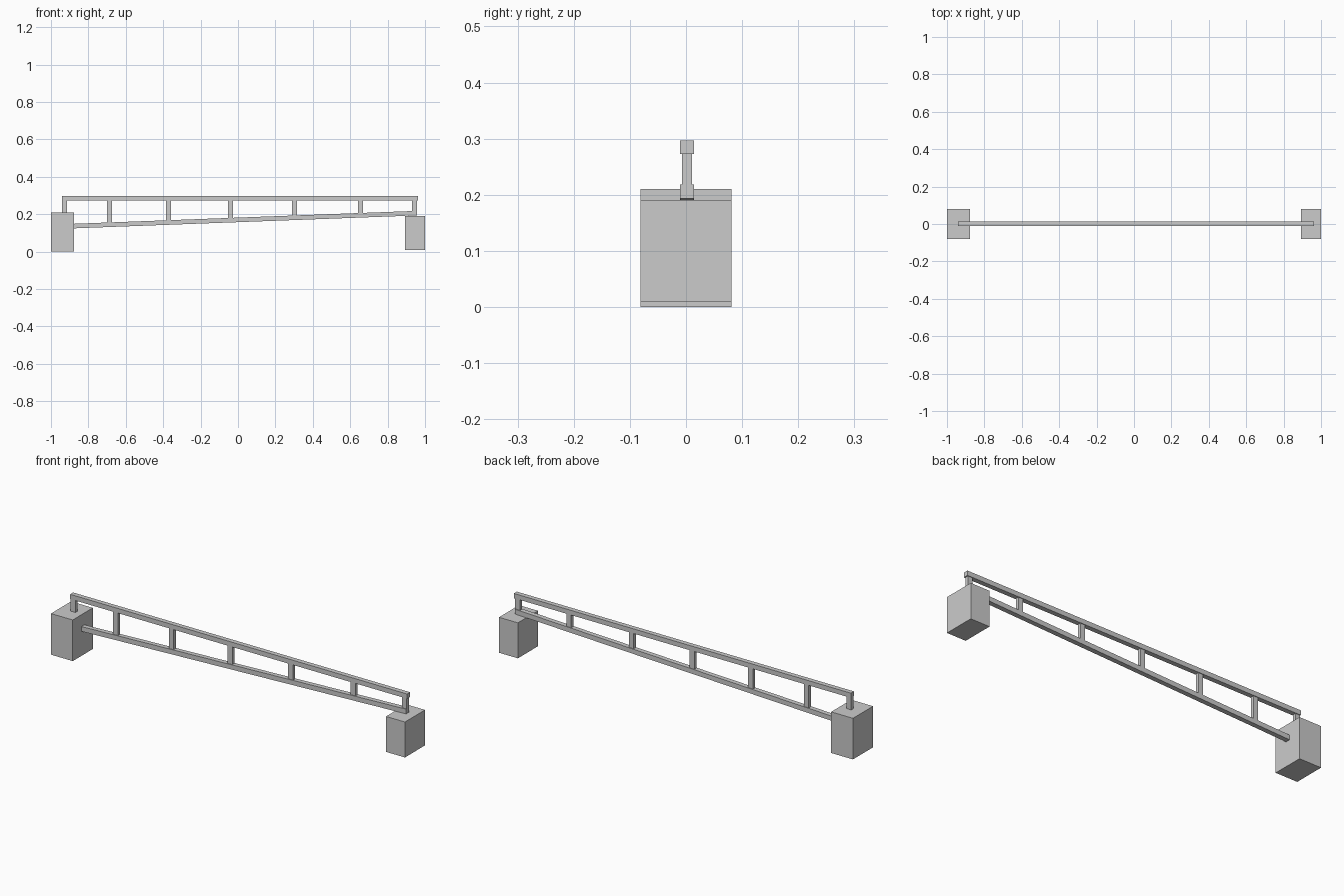
import bpy, bmesh

if "Cube" in bpy.data.objects:
    bpy.data.objects.remove(bpy.data.objects["Cube"])

YC = 0.0018  # railing centre line in y


def prism(name, outline, y0, y1):
    """Extrude an x-z outline from y0 to y1."""
    bm = bmesh.new()
    face = bm.faces.new([bm.verts.new((x, y0, z)) for x, z in outline])
    ext = bmesh.ops.extrude_face_region(bm, geom=[face])
    moved = [v for v in ext["geom"] if isinstance(v, bmesh.types.BMVert)]
    bmesh.ops.translate(bm, verts=moved, vec=(0, y1 - y0, 0))
    bmesh.ops.recalc_face_normals(bm, faces=bm.faces)
    mesh = bpy.data.meshes.new(name)
    bm.to_mesh(mesh)
    bm.free()
    obj = bpy.data.objects.new(name, mesh)
    bpy.context.collection.objects.link(obj)
    return obj


def box(name, x0, x1, z0, z1, y0, y1):
    return prism(name, [(x0, z0), (x1, z0), (x1, z1), (x0, z1)], y0, y1)


def slope_z(x):
    """Centre height of the sloping lower rail."""
    return 0.137 + (x + 0.877) * (0.206 - 0.137) / (0.957 + 0.877)


# End blocks
box("left_block", -1.0, -0.877, 0.0, 0.21, -0.081, 0.081)
box("right_block", 0.893, 1.0, 0.01, 0.191, -0.081, 0.081)

# Level top rail
H = 0.0122
box("top_rail", -0.941, 0.963, 0.273, 0.297, YC - H, YC + H)

# Sloping lower rail
xa, xb = -0.879, 0.957
za, zb = slope_z(xa), slope_z(xb)
prism("lower_rail", [(xa, za - H), (xb, zb - H), (xb, zb + H), (xa, za + H)],
      YC - H, YC + H)

# Posts between the rails; the first stands on the left block
for i, x in enumerate((-0.927, -0.687, -0.372, -0.041, 0.302, 0.655, 0.944)):
    foot = 0.209 if i == 0 else slope_z(x) + H - 0.002
    box(f"post_{i + 1}", x - 0.0135, x + 0.0135, foot, 0.274,
        YC - 0.0085, YC + 0.0085)
